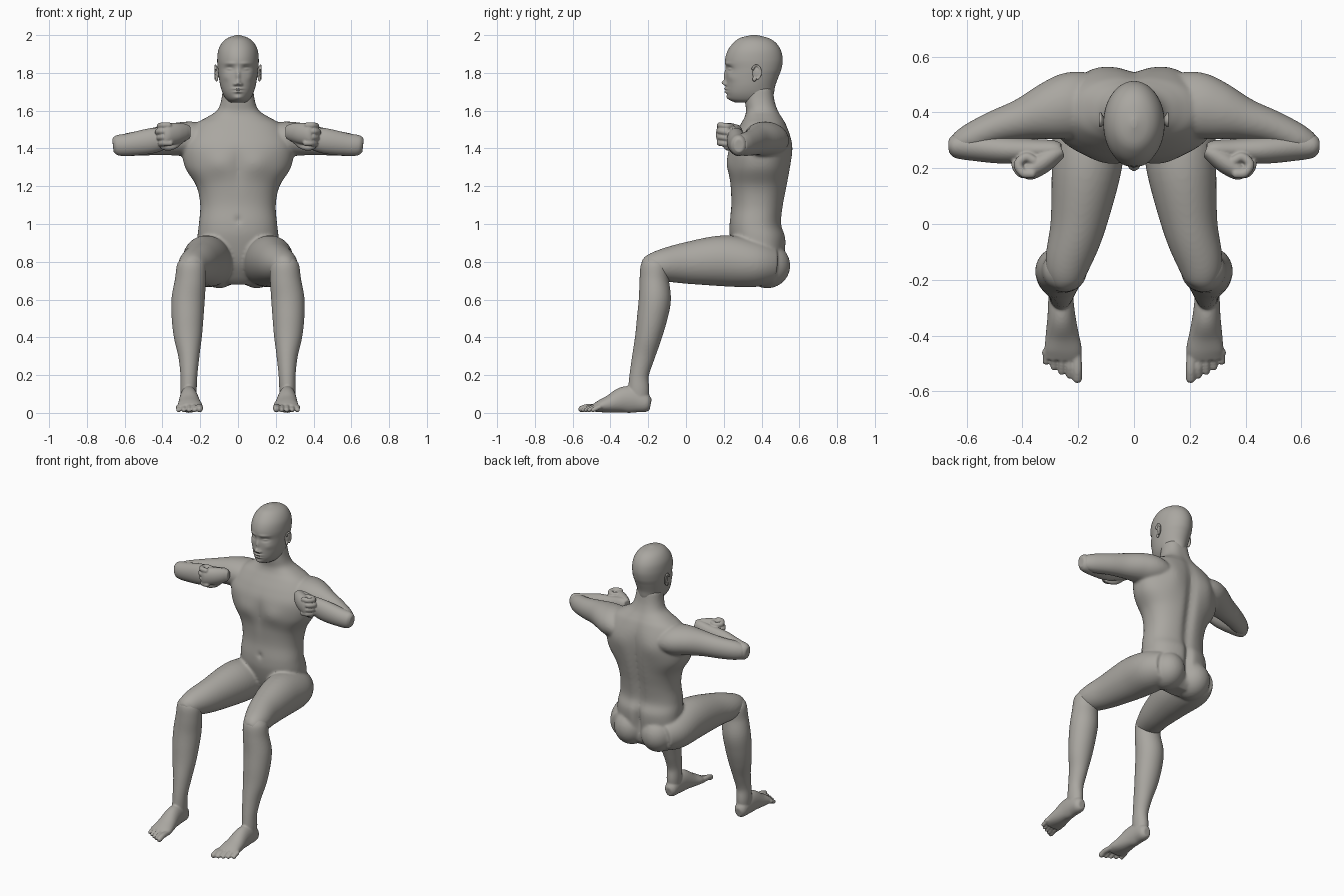
import bpy, bmesh, math
from mathutils import Vector, Matrix

old = bpy.data.objects.get("Cube")
if old:
    bpy.data.objects.remove(old, do_unlink=True)

skin = bpy.data.materials.new("warm_grey")
skin.use_nodes = True
GREY = (0.40, 0.385, 0.355, 1)
skin.diffuse_color = GREY
skin.node_tree.nodes["Principled BSDF"].inputs["Base Color"].default_value = GREY
X, Y, Z = Vector((1, 0, 0)), Vector((0, 1, 0)), Vector((0, 0, 1))


def smooth_rows(rows, steps):
    """Catmull-Rom interpolation of rows of numbers."""
    rows = [Vector(r) for r in rows]
    out = []
    for i in range(len(rows) - 1):
        p0, p1 = rows[max(i - 1, 0)], rows[i]
        p2, p3 = rows[i + 1], rows[min(i + 2, len(rows) - 1)]
        for s in range(steps):
            t = s / steps
            out.append(p1 + (p2 - p0) * t / 2 + (2 * p0 - 5 * p1 + 4 * p2 - p3) * t * t / 2
                       + (3 * p1 - p0 - 3 * p2 + p3) * t ** 3 / 2)
    return out + [rows[-1]]


def loft(bm, rows, up, n=40, steps=6, power=1.0, level=False):
    """Skin elliptical rings (x, y, z, half width, half depth along up)."""
    rows = smooth_rows(rows, steps)
    rings = []
    for i, r in enumerate(rows):
        c = Vector(r[:3])
        tangent = Vector(rows[min(i + 1, len(rows) - 1)][:3]) - Vector(rows[max(i - 1, 0)][:3])
        tangent = Z if level else tangent.normalized()
        v = (up - tangent * up.dot(tangent)).normalized()
        u = v.cross(tangent)
        ring = []
        for k in range(n):
            a = math.tau * k / n
            cs, sn = math.cos(a), math.sin(a)
            cs = math.copysign(abs(cs) ** power, cs)
            sn = math.copysign(abs(sn) ** power, sn)
            ring.append(bm.verts.new(c + u * cs * r[3] + v * sn * r[4]))
        rings.append(ring)
    for a, b in zip(rings, rings[1:]):
        for k in range(n):
            bm.faces.new((a[k], a[k - 1], b[k - 1], b[k]))
    bm.faces.new(rings[0])
    bm.faces.new(rings[-1][::-1])
    return [v for ring in rings for v in ring]


def upright(profile):
    """Turn (z, front y, back y, half width) rows into loft rings."""
    return [(0, (f + b) / 2, z, w, (b - f) / 2) for z, f, b, w in profile]


def ball(bm, centre, radii, turn=0.0):
    m = Matrix.Translation(centre) @ Matrix.Rotation(turn, 4, 'Z') @ Matrix.Diagonal((*radii, 1))
    bmesh.ops.create_uvsphere(bm, u_segments=32, v_segments=20, radius=1, matrix=m)


def tube(bm, points, r):
    """Round-ended digit."""
    loft(bm, [(*p, r, r) for p in points], Z, n=16)
    for p in (points[0], points[-1]):
        ball(bm, p, (r, r, r))


def sculpt(verts, marks, middle, side):
    """Push soft bumps (x, z, spread x, spread z, height) out of the front or back."""
    for v in verts:
        depth = (v.co.y - middle) * side
        if depth > 0:
            fade = min(depth / 0.06, 1)
            v.co.y += side * fade * sum(
                h * math.exp(-((abs(v.co.x) - x) / sx) ** 2 - ((v.co.z - z) / sz) ** 2)
                for x, z, sx, sz, h in marks)


def mirror_copy(bm):
    geom = bmesh.ops.duplicate(bm, geom=bm.verts[:] + bm.edges[:] + bm.faces[:])["geom"]
    for v in geom:
        if isinstance(v, bmesh.types.BMVert):
            v.co.x = -v.co.x
    bmesh.ops.reverse_faces(bm, faces=[f for f in geom if isinstance(f, bmesh.types.BMFace)])


def finish(bm, name, voxel=0, relax=0, mirror=False):
    bmesh.ops.recalc_face_normals(bm, faces=bm.faces[:])
    for f in bm.faces:
        f.smooth = True
    mesh = bpy.data.meshes.new(name)
    bm.to_mesh(mesh)
    bm.free()
    mesh.materials.append(skin)
    obj = bpy.data.objects.new(name, mesh)
    bpy.context.collection.objects.link(obj)
    if voxel:
        m = obj.modifiers.new("fuse", 'REMESH')
        m.mode, m.voxel_size, m.use_smooth_shade = 'VOXEL', voxel, True
        m = obj.modifiers.new("relax", 'SMOOTH')
        m.factor, m.iterations = 0.5, relax
    if mirror:
        obj.modifiers.new("other_side", 'MIRROR').use_mirror_merge = False
    return obj


# Torso with neck, upper arms and thighs fused into one skin
bm = bmesh.new()
loft(bm, [(.14, .43, 1.43, .11, .07), (.22, .425, 1.445, .12, .093), (.3, .405, 1.45, .105, .09),
          (.4, .375, 1.442, .075, .078), (.5, .345, 1.43, .06, .068), (.59, .305, 1.42, .052, .06),
          (.64, .285, 1.417, .036, .045)], Z)
loft(bm, [(.13, .46, .78, .1, .1), (.155, .36, .79, .13, .125), (.17, .2, .805, .125, .135),
          (.2, 0, .793, .1, .11), (.235, -.13, .782, .083, .084), (.245, -.2, .775, .062, .06),
          (.245, -.232, .77, .03, .03)], Z)
ball(bm, (.1, .43, .78), (.11, .122, .12))
mirror_copy(bm)
torso = loft(bm, upright([
    (.68, .36, .46, .08), (.72, .32, .5, .17), (.8, .27, .52, .21), (.92, .235, .53, .215),
    (1, .23, .508, .207), (1.1, .24, .518, .2), (1.2, .235, .537, .22), (1.3, .225, .552, .28),
    (1.4, .228, .558, .295), (1.47, .255, .55, .27), (1.53, .29, .53, .225), (1.565, .31, .51, .165),
    (1.6, .318, .49, .112), (1.65, .312, .472, .09), (1.72, .31, .46, .08)]),
    Y, n=96, power=.88, level=True)
sculpt(torso, [(.1, 1.32, .07, .06, .014), (0, 1.02, .014, .016, -.014), (0, 1.3, .025, .1, -.008)], .38, -1)
sculpt(torso, [(0, 1.2, .035, .32, -.022), (.13, 1.4, .07, .09, .014), (0, .85, .02, .1, -.03)], .4, 1)
finish(bm, "torso", voxel=.008, relax=8)

# Head with sculpted face
bm = bmesh.new()
head = loft(bm, upright([
    (1.643, .26, .42, .04), (1.66, .23, .455, .062), (1.69, .216, .465, .08), (1.73, .213, .472, .093),
    (1.78, .212, .49, .102), (1.82, .212, .505, .107), (1.87, .207, .512, .11), (1.92, .222, .502, .104),
    (1.96, .252, .475, .084), (1.985, .287, .435, .054), (2, .345, .375, .01)]),
    Y, n=160, steps=12, level=True)
sculpt(head, [
    (0, 1.785, .012, .03, .012), (0, 1.747, .014, .014, .021), (.016, 1.74, .009, .008, .012),
    (.045, 1.822, .022, .014, -.014), (.045, 1.82, .015, .007, .009), (.04, 1.85, .03, .009, .005),
    (0, 1.716, .024, .006, .012), (0, 1.699, .02, .006, .011), (0, 1.668, .024, .012, .008),
    (.065, 1.775, .02, .02, .005)], .36, -1)
finish(bm, "head")

# Ears: a rim around a hollow, with a lobe
bm = bmesh.new()
ball(bm, (.112, .372, 1.8), (.009, .022, .036), -.35)
rim = [(.12, .372 + .023 * math.cos(a), 1.803 + .036 * math.sin(a))
       for a in (math.pi * (k / 6 - .45) for k in range(9))]
loft(bm, [(*p, .006, .006) for p in rim], X, n=12)
ball(bm, (.113, .362, 1.767), (.008, .011, .013))
finish(bm, "ears", voxel=.003, relax=3, mirror=True)

# Forearms folded inward, with fists turned back outward
bm = bmesh.new()
loft(bm, [(.662, .28, 1.415, .025, .035), (.64, .28, 1.417, .043, .053), (.58, .277, 1.42, .05, .06),
          (.46, .266, 1.44, .05, .067), (.36, .265, 1.462, .04, .054), (.29, .266, 1.482, .034, .046),
          (.262, .264, 1.485, .024, .035)], Z)
loft(bm, [(.256, .262, 1.485, .022, .035), (.285, .25, 1.485, .034, .047), (.33, .22, 1.48, .04, .056),
          (.375, .19, 1.475, .034, .056), (.395, .18, 1.475, .02, .048)], Z)
for i in range(4):
    z, s = 1.522 - .031 * i, .008 * abs(i - 1)
    tube(bm, [(.375 - s, .18, z), (.405 - s, .183, z), (.423 - s, .215, z - .004),
              (.395 - s, .24, z - .006), (.36, .228, z - .004)], .0165)
tube(bm, [(.3, .24, 1.445), (.335, .235, 1.415), (.37, .225, 1.405), (.395, .215, 1.41)], .017)
finish(bm, "forearms_and_fists", voxel=.0045, relax=4, mirror=True)

# Lower legs, feet and toes
bm = bmesh.new()
loft(bm, [(.245, -.16, .82, .05, .05), (.247, -.165, .78, .076, .074), (.252, -.168, .7, .082, .078),
          (.264, -.165, .6, .088, .085), (.267, -.18, .5, .084, .08), (.265, -.2, .4, .074, .07),
          (.26, -.225, .3, .056, .06), (.26, -.248, .2, .045, .051), (.262, -.25, .12, .043, .056),
          (.262, -.25, .05, .038, .05)], Y)
loft(bm, [(.262, -.187, .045, .022, .03), (.262, -.21, .05, .04, .048), (.262, -.27, .068, .045, .068),
          (.26, -.33, .069, .05, .069), (.257, -.4, .048, .06, .048), (.254, -.45, .036, .067, .034),
          (.255, -.485, .026, .062, .022)], Z)
for i in range(5):
    x, r = (.203 + .028 * i, .0175 if i == 0 else .0125)
    tip = -.553 + .009 * i + .0015 * i * i
    tube(bm, [(x + .003, -.46, .03), (x, tip + .035, .031), (x, tip, r + .003)], r)
for v in bm.verts:
    v.co.z = max(v.co.z, 0)
finish(bm, "lower_legs_and_feet", voxel=.0055, relax=4, mirror=True)
